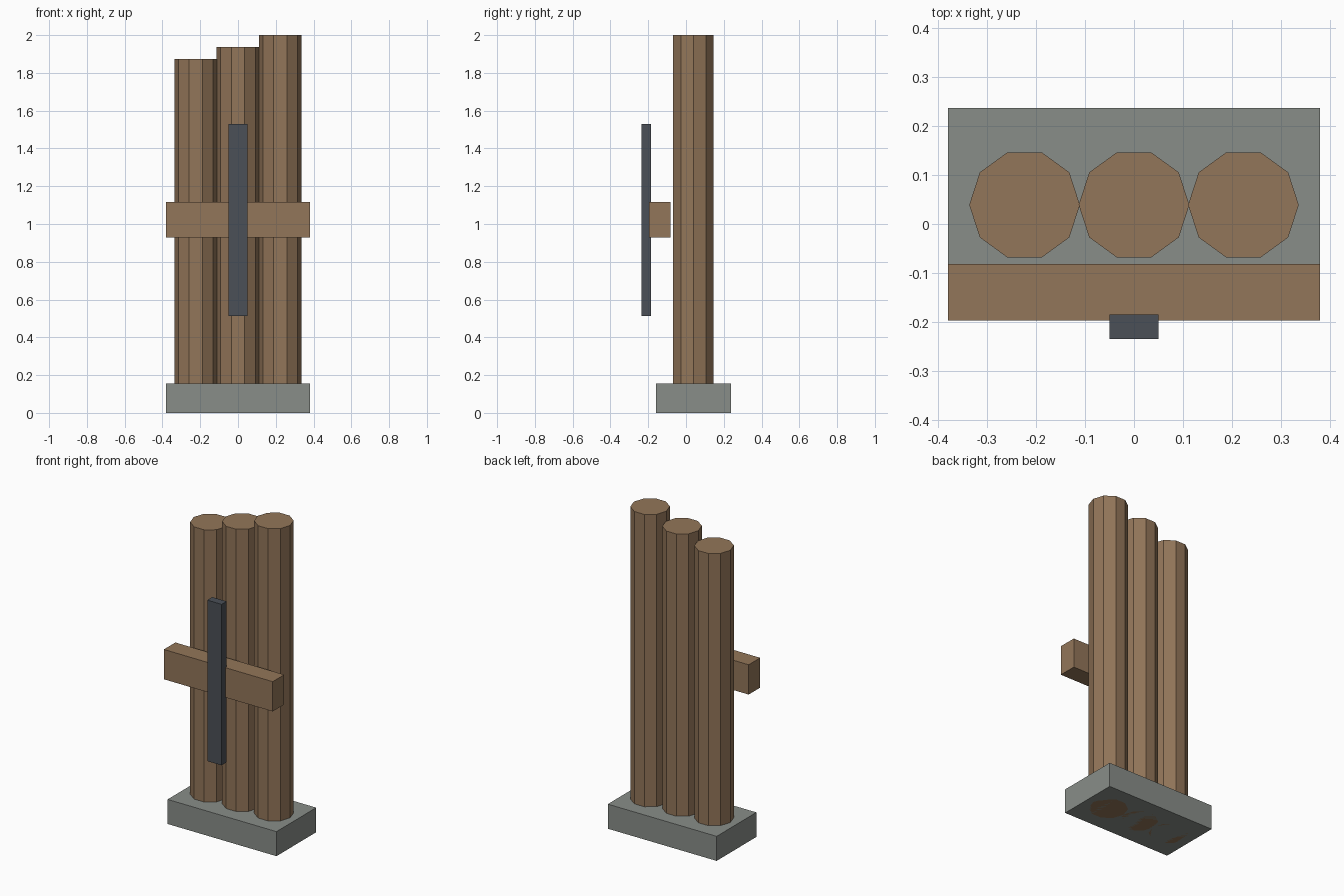
import bpy

if "Cube" in bpy.data.objects:
    bpy.data.objects.remove(bpy.data.objects["Cube"])


def material(name, rgb):
    m = bpy.data.materials.new(name)
    m.diffuse_color = (*rgb, 1)
    m.use_nodes = True
    m.node_tree.nodes["Principled BSDF"].inputs["Base Color"].default_value = m.diffuse_color
    return m


wood = material("wood", (0.29, 0.18, 0.10))
stone = material("stone", (0.25, 0.27, 0.25))
iron = material("iron", (0.07, 0.08, 0.095))


def box(name, lo, hi, mat):
    """Box between two opposite corners."""
    bpy.ops.mesh.primitive_cube_add(size=1)
    ob = bpy.context.object
    ob.name = name
    ob.location = [(a + b) / 2 for a, b in zip(lo, hi)]
    ob.scale = [b - a for a, b in zip(lo, hi)]
    bpy.ops.object.transform_apply(location=False, rotation=False, scale=True)
    ob.data.materials.append(mat)


def log(name, x, height):
    """Ten-sided post standing on the ground, a corner pointing along x."""
    bpy.ops.mesh.primitive_cylinder_add(vertices=10, radius=0.113, depth=height,
                                        location=(x, 0.039, height / 2))
    ob = bpy.context.object
    ob.name = name
    # the default first corner points along y, so turn a quarter
    ob.rotation_euler.z = 1.5707963
    bpy.ops.object.transform_apply(location=False, rotation=True, scale=False)
    ob.data.materials.append(wood)


# Stone footing
box("stone_base", (-0.38, -0.159, 0), (0.38, 0.237, 0.155), stone)

# Row of logs rising to the right
for i, name in enumerate(("log_left", "log_middle", "log_right")):
    log(name, (i - 1) * 0.2235, 1.873 + i * 0.0635)

# Cross beam and the iron strap in front of it
box("cross_beam", (-0.38, -0.197, 0.928), (0.38, -0.082, 1.116), wood)
box("iron_strap", (-0.05, -0.235, 0.514), (0.05, -0.185, 1.53), iron)
